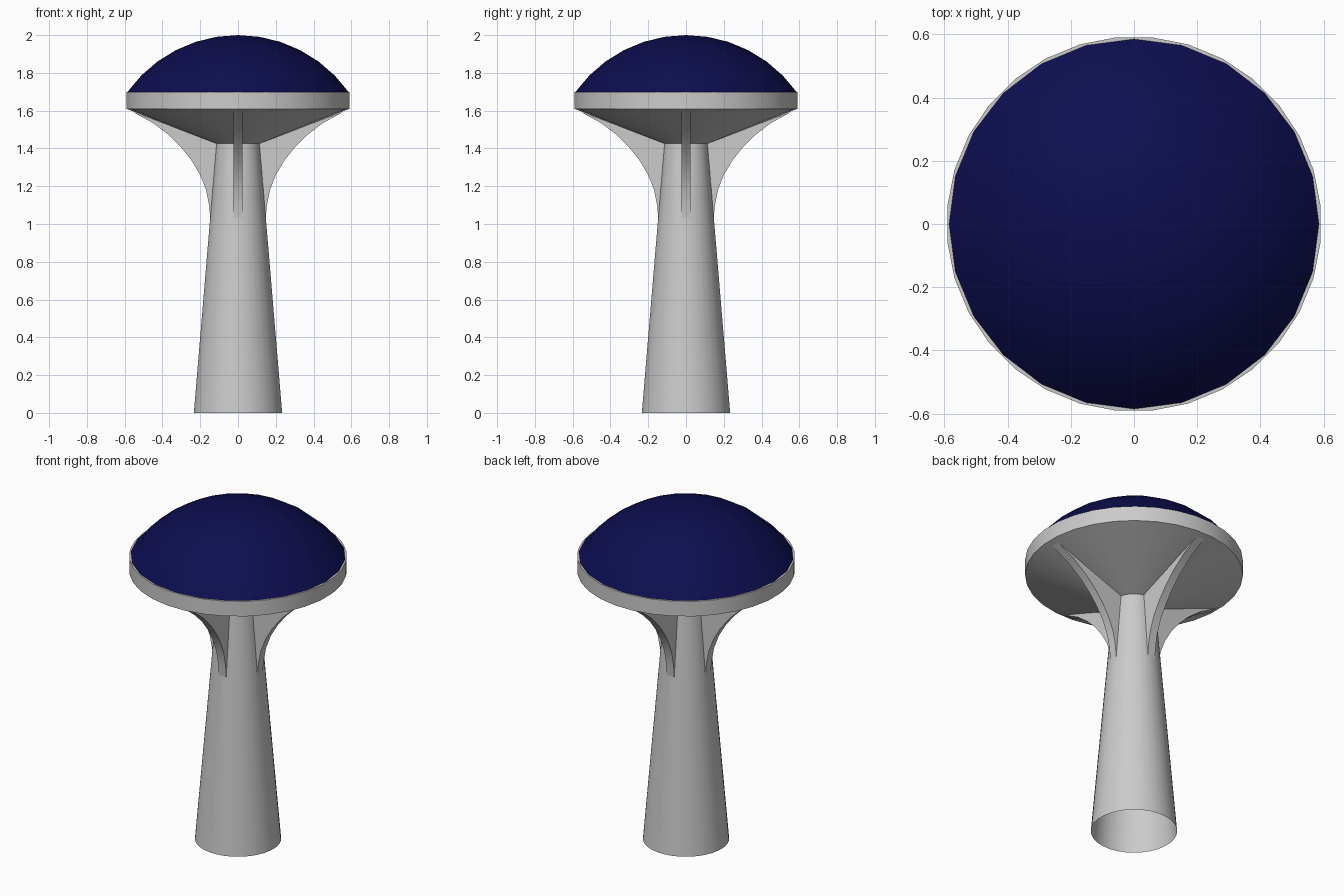
import bpy, bmesh, math

if "Cube" in bpy.data.objects:
    bpy.data.objects.remove(bpy.data.objects["Cube"])


def finish(name, bm, smooth=True):
    bmesh.ops.recalc_face_normals(bm, faces=bm.faces)
    mesh = bpy.data.meshes.new(name)
    bm.to_mesh(mesh)
    bm.free()
    obj = bpy.data.objects.new(name, mesh)
    bpy.context.collection.objects.link(obj)
    if smooth:
        bpy.ops.object.select_all(action='DESELECT')
        obj.select_set(True)
        bpy.context.view_layer.objects.active = obj
        bpy.ops.object.shade_smooth_by_angle(angle=math.radians(30))
    return obj


def lathe(name, profile, sides, offset=0.0):
    """Revolve (radius, z) points about z; a zero radius closes to a pole."""
    bm = bmesh.new()
    rings = []
    for r, z in profile:
        if r == 0:
            rings.append([bm.verts.new((0, 0, z))] * sides)
        else:
            angles = [math.tau * (i + offset) / sides for i in range(sides)]
            rings.append([bm.verts.new((r * math.cos(a), r * math.sin(a), z)) for a in angles])
    for low, high in zip(rings, rings[1:]):
        for i in range(sides):
            j = (i + 1) % sides
            bm.faces.new(list(dict.fromkeys((low[i], low[j], high[j], high[i]))))
    return finish(name, bm)


# Tapered column, open at the foot
lathe("column", [(0.235, 0), (0.115, 1.425)], 32, 0.5)

# Flared cap with upright rim
lathe("cap", [(0.115, 1.425), (0.593, 1.61), (0.593, 1.70), (0, 1.70)], 32, 0.5)

# Shallow blue dome, a cap of a sphere
R, EDGE, STEPS = 0.72, math.asin(0.585 / 0.72), 6
arc = [EDGE * (1 - k / STEPS) for k in range(STEPS)]
dome = lathe("dome", [(R * math.sin(a), 2 - R + R * math.cos(a)) for a in arc] + [(0, 2)], 24)
blue = bpy.data.materials.new("dark_blue")
blue.diffuse_color = (0.004, 0.004, 0.08, 1)
blue.use_nodes = True
blue.node_tree.nodes["Principled BSDF"].inputs["Base Color"].default_value = blue.diffuse_color
dome.data.materials.append(blue)

# Four curved brackets between column and cap
curve = [(0.147, 1.03), (0.153, 1.10), (0.169, 1.18), (0.20, 1.26), (0.245, 1.335),
         (0.30, 1.405), (0.365, 1.47), (0.45, 1.535), (0.56, 1.595)]
outline = curve + [(0.113, 1.43)]
for n in range(4):
    a = n * math.pi / 2
    c, s = math.cos(a), math.sin(a)
    bm = bmesh.new()
    sides = [[bm.verts.new((r * c - t * s, r * s + t * c, z)) for r, z in outline]
             for t in (-0.025, 0.025)]
    for loop in sides:
        bm.faces.new(loop)
    for i in range(len(outline)):
        j = (i + 1) % len(outline)
        bm.faces.new((sides[0][i], sides[0][j], sides[1][j], sides[1][i]))
    finish(f"bracket_{n + 1}", bm)
